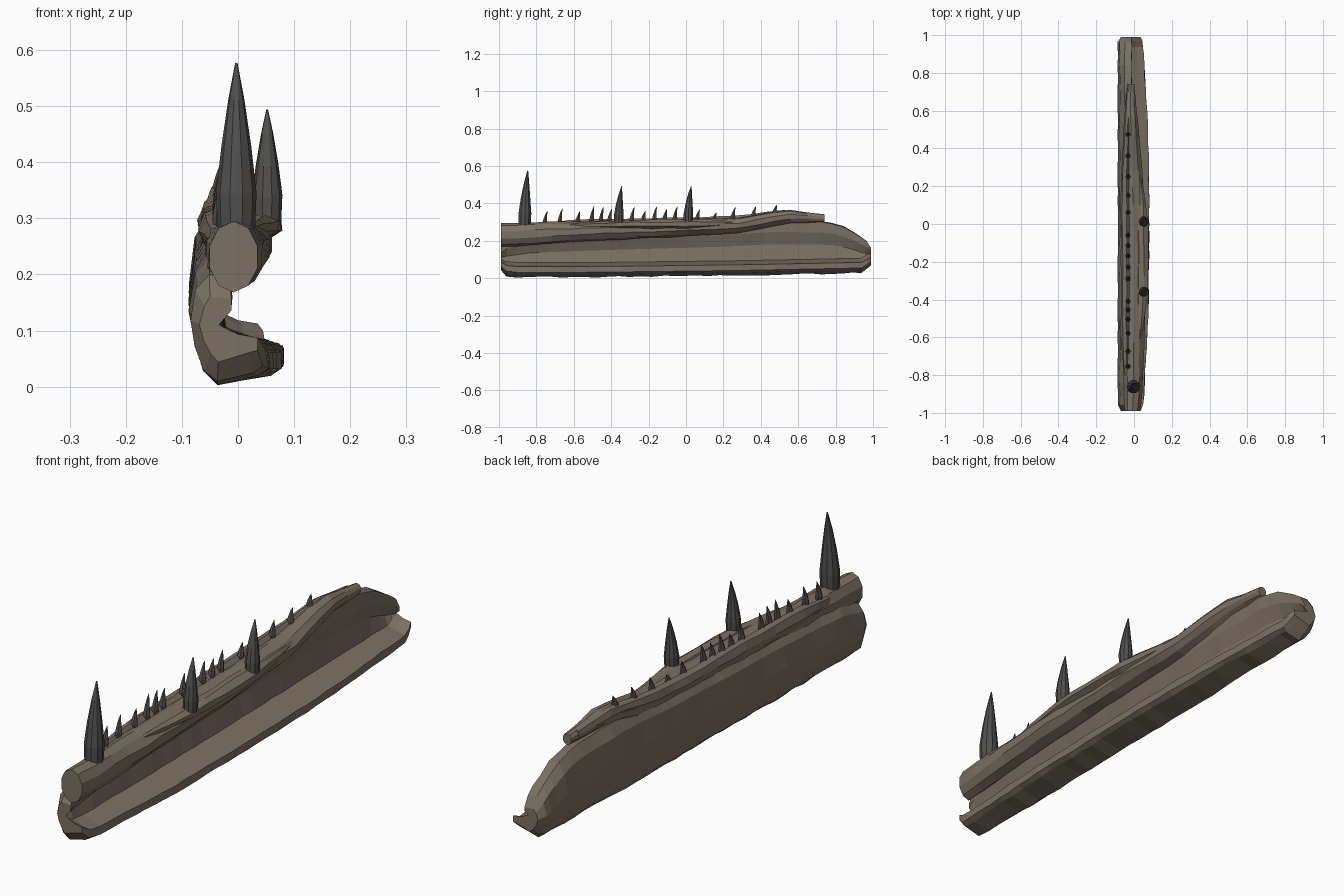
import bpy, bmesh, math, random

if "Cube" in bpy.data.objects:
    bpy.data.objects.remove(bpy.data.objects["Cube"])

random.seed(4)


def material(name, rgb):
    m = bpy.data.materials.new(name)
    m.diffuse_color = (*rgb, 1)
    m.use_nodes = True
    m.node_tree.nodes["Principled BSDF"].inputs["Base Color"].default_value = m.diffuse_color
    return m


BONE = material("weathered_bone", (0.20, 0.165, 0.125))
FANG = material("dark_fang", (0.085, 0.08, 0.075))


def lerp_keys(keys, y):
    """Piecewise linear lookup in [(y, value), ...]."""
    if y <= keys[0][0]:
        return keys[0][1]
    for (a, u), (b, v) in zip(keys, keys[1:]):
        if y <= b:
            return u + (v - u) * (y - a) / (b - a)
    return keys[-1][1]


def loft(name, rings, mat):
    bm = bmesh.new()
    loops = [[bm.verts.new(p) for p in ring] for ring in rings]
    n = len(loops[0])
    for a, b in zip(loops, loops[1:]):
        for i in range(n):
            j = (i + 1) % n
            bm.faces.new((a[i], a[j], b[j], b[i]))
    bm.faces.new(loops[0][::-1])
    bm.faces.new(loops[-1])
    bmesh.ops.recalc_face_normals(bm, faces=bm.faces)
    me = bpy.data.meshes.new(name)
    bm.to_mesh(me)
    bm.free()
    me.materials.append(mat)
    ob = bpy.data.objects.new(name, me)
    bpy.context.collection.objects.link(ob)
    return ob


def jit(a):
    return random.uniform(-a, a)


# Jaw wall: C-shaped section with a bottom lip, pinched at both ends
TOP = [(-.99, .16), (-.96, .2), (-.85, .235), (-.5, .26), (.2, .29), (.45, .31),
       (.72, .305), (.82, .29), (.92, .235), (.965, .2), (.99, .16)]
BOTTOM = [(-.99, .05), (-.955, .012), (-.5, .012), (.3, .022), (.95, .035), (.99, .075)]
LIP = [(-.99, .035), (-.95, .05), (-.5, .075), (.1, .082), (.5, .075), (.95, .047), (.99, .035)]


def wall_ring(y, end):
    t, b, lip = lerp_keys(TOP, y), lerp_keys(BOTTOM, y), lerp_keys(LIP, y)
    h, s = t - b, (.8 if end else 1)
    wave = 0 if end else jit(.004)
    th = .75 if end else 1
    pts = [(-.035, b - .006 + wave), (-.06 * s, b + .07 * h), (-.077 * s, b + .3 * h),
           (-.086 * s, b + .55 * h), (-.075 * s, b + .85 * h), (-.05, t), (-.012, t - .004),
           (-.012, b + .78 * h), (-.034, b + .55 * h),
           (-.022, b + .072 * th), (lip - .035, b + .058 * th),
           (lip, b + .05 * th), (lip, b + .02 * th), (lip - .018, b + .01 + wave)]
    return [(x + (0 if end else jit(.0025)), y + (0 if end else jit(.004)), z) for x, z in pts]


ys = [-.99, -.96] + [-.9 + .06 * i for i in range(31)] + [.935, .965, .99]
loft("jaw_wall", [wall_ring(y, abs(y) > .98) for y in ys], BONE)


# Ridges: faceted bars following (y, x centre, half width, bottom z, top z)
def ridge(name, keys, sides=9, step=.09, noise=.003):
    y0, y1 = keys[0][0], keys[-1][0]
    n = round((y1 - y0) / step)
    rings = []
    for k in range(n + 1):
        y = y0 + (y1 - y0) * k / n
        cx, w, lo, hi = (lerp_keys([(r[0], r[c]) for r in keys], y) for c in range(1, 5))
        end = k in (0, n)
        ring = []
        for i in range(sides):
            a = 2 * math.pi * (i + .5) / sides
            e = 0 if end else noise
            ring.append((cx + w * math.cos(a) + jit(e), y,
                         (lo + hi) / 2 + (hi - lo) / 2 * math.sin(a) + jit(e)))
        rings.append(ring)
    loft(name, rings, BONE)


ridge("gum_bar", [(-.99, -.008, .045, .168, .295), (-.9, -.005, .05, .172, .297),
                  (-.5, 0, .062, .2, .305), (.0, .0, .06, .225, .315),
                  (.3, -.01, .055, .24, .325), (.45, -.015, .045, .275, .355),
                  (.55, -.016, .036, .295, .365), (.74, -.016, .018, .3, .342)], sides=10)
ridge("outer_tooth_ridge", [(-.8, -.04, .012, .24, .285), (-.6, -.045, .024, .245, .315),
                            (0, -.046, .026, .26, .325), (.3, -.045, .022, .275, .335),
                            (.5, -.035, .018, .31, .365), (.7, -.03, .01, .31, .345)], sides=7)
ridge("inner_tooth_ridge", [(-.65, .025, .005, .27, .29), (-.36, .045, .033, .265, .31),
                            (.02, .047, .033, .265, .318), (.28, .03, .005, .28, .31)], sides=7)


# Teeth: curved tapering cones leaning back
def tooth(name, x, y, base, tip, r, lean, sides):
    rings = []
    for f, s in ((0, .93), (.22, 1), (.5, .74), (.78, .4), (1, .06)):
        rings.append([(x + r * s * math.cos(2 * math.pi * i / sides),
                       y + lean * f * f + r * s * math.sin(2 * math.pi * i / sides),
                       base + (tip - base) * f) for i in range(sides)])
    loft(name, rings, FANG)


for i, (x, y, base, tip, r) in enumerate([(-.003, -.862, .28, .577, .036),
                                          (.052, -.36, .295, .492, .027),
                                          (.052, .012, .3, .494, .027)]):
    tooth(f"large_fang_{i + 1}", x, y, base, tip, r, .016, 10)

SMALL = [(-.755, .36), (-.675, .372), (-.58, .36), (-.505, .387), (-.455, .382), (-.41, .372),
         (-.29, .382), (-.23, .362), (-.17, .384), (-.115, .372), (-.06, .384),
         (.06, .368), (.15, .352), (.25, .38), (.36, .385), (.473, .394)]
for i, (y, tip) in enumerate(SMALL):
    base = lerp_keys([(-.8, .285), (.3, .315), (.48, .345)], y)
    tooth(f"small_tooth_{i + 1}", -.032, y, base, tip, .0135, .014, 6)
